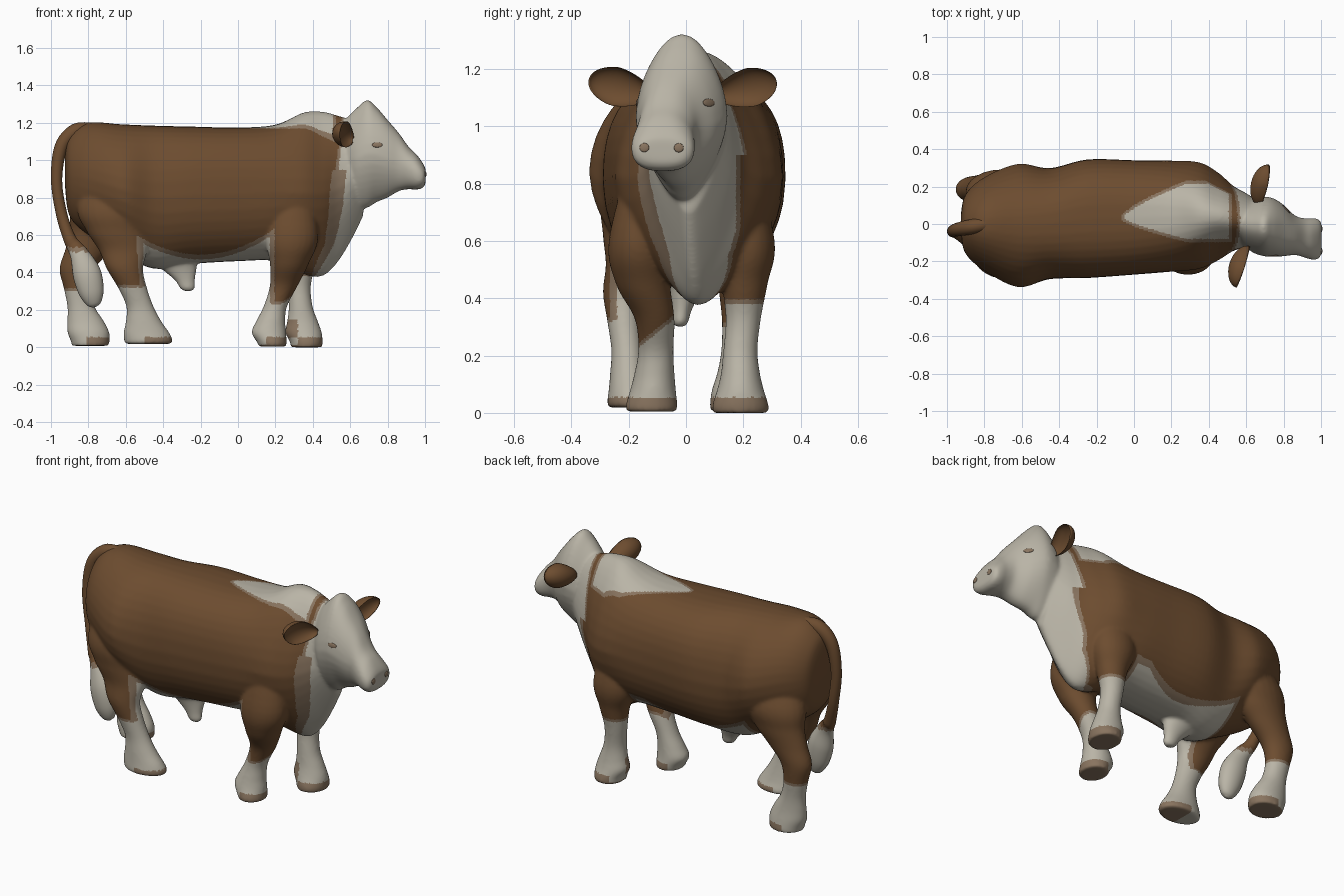
import bpy, bmesh, math
from mathutils import Vector, Matrix

if "Cube" in bpy.data.objects:
    bpy.data.objects.remove(bpy.data.objects["Cube"])


def material(name, rgb):
    m = bpy.data.materials.new(name)
    m.diffuse_color = (*rgb, 1)
    m.use_nodes = True
    m.node_tree.nodes["Principled BSDF"].inputs["Base Color"].default_value = m.diffuse_color
    return m


BROWN = material("brown coat", (0.152, 0.073, 0.029))
WHITE = material("off white coat", (0.49, 0.46, 0.385))
TAN = material("tan edge and hoof", (0.25, 0.175, 0.115))
MATS = [BROWN, WHITE, TAN]


def spline(rows, steps=6):
    """Catmull-Rom interpolation of equal-length tuples."""
    p = [rows[0], *rows, rows[-1]]
    out = []
    for i in range(1, len(p) - 2):
        for s in range(steps):
            t = s / steps
            out.append([0.5 * (2 * b + (c - a) * t + (2 * a - 5 * b + 4 * c - d) * t * t
                               + (3 * b - a - 3 * c + d) * t ** 3)
                        for a, b, c, d in zip(*p[i - 1:i + 3])])
    return out + [list(rows[-1])]


def loft(bm, rings):
    vs = [[bm.verts.new(q) for q in r] for r in rings]
    n = len(vs[0])
    for a, b in zip(vs, vs[1:]):
        for i in range(n):
            bm.faces.new((a[i], a[(i + 1) % n], b[(i + 1) % n], b[i]))
    bm.faces.new(vs[0])
    bm.faces.new(vs[-1])


def circle(n):
    return [(math.cos(2 * math.pi * i / n), math.sin(2 * math.pi * i / n)) for i in range(n)]


def trunk(bm, rows):
    """Rows: x, y centre, top, bottom, half width, squareness, bottom taper, top taper."""
    rings = []
    for x, cy, top, bot, hw, n, kb, kt in spline(rows):
        ring = []
        for c, s in circle(40):
            c, s = [math.copysign(abs(v) ** (2 / n), v) for v in (c, s)]
            w = hw * (1 - kb * max(0, -s) ** 1.5 - kt * max(0, s) ** 1.5)
            ring.append((x, cy + w * c, (top + bot) / 2 + (top - bot) / 2 * s))
        rings.append(ring)
    loft(bm, rings)


def limb(bm, rows):
    """Rows: x, y, z, x radius, y radius."""
    loft(bm, [[(x + rx * c, y + ry * s, z) for c, s in circle(24)]
              for x, y, z, rx, ry in spline(rows)])


def finish(name, bm, mats):
    bmesh.ops.recalc_face_normals(bm, faces=bm.faces)
    me = bpy.data.meshes.new(name)
    bm.to_mesh(me)
    bm.free()
    ob = bpy.data.objects.new(name, me)
    bpy.context.collection.objects.link(ob)
    for m in mats:
        me.materials.append(m)
    me.shade_smooth()
    return ob


# body, neck, head and legs, fused into one skin
bm = bmesh.new()
trunk(bm, [(-.925, 0, 1.04, .86, .06, 2, 0, 0), (-.90, 0, 1.13, .70, .16, 2.1, 0, .1),
           (-.80, 0, 1.20, .60, .25, 2.2, .1, .2), (-.62, -.008, 1.192, .50, .33, 2.2, .2, .15),
           (-.45, .002, 1.185, .42, .297, 2.4, .2, .05), (-.25, .028, 1.18, .445, .317, 2.5, .15, 0),
           (0, .035, 1.175, .46, .306, 2.5, .15, 0), (.2, .042, 1.19, .46, .297, 2.4, .15, .1),
           (.35, .045, 1.255, .39, .285, 2.2, .45, .3), (.45, .04, 1.26, .38, .235, 2.1, .5, .35),
           (.53, .03, 1.24, .45, .175, 2.1, .6, .2), (.60, .02, 1.22, .56, .145, 2, .6, .1),
           (.67, .01, 1.21, .70, .11, 2, .5, .1)])
# head, turned slightly to one side
trunk(bm, [(.57, 0, 1.215, .80, .10, 2, .3, .1), (.63, -.01, 1.275, .745, .14, 2.2, .4, .3),
           (.69, -.014, 1.322, .745, .158, 2.3, .45, .33), (.74, -.018, 1.285, .775, .158, 2.4, .45, .25),
           (.80, -.035, 1.215, .80, .138, 2.5, .4, .15), (.86, -.06, 1.145, .835, .106, 2.6, .25, .2),
           (.91, -.074, 1.075, .845, .105, 2.7, .1, .28), (.955, -.08, 1.03, .843, .112, 2.8, .05, .35),
           (.988, -.08, .985, .852, .105, 2.8, .05, .25), (1.003, -.08, .955, .875, .08, 2.5, 0, 0)])
# front legs
limb(bm, [(.29, -.14, .88, .09, .06), (.29, -.165, .6, .14, .105), (.275, -.15, .45, .105, .095),
          (.245, -.11, .33, .075, .07), (.20, -.105, .22, .063, .062), (.175, -.11, .14, .078, .07),
          (.165, -.115, .08, .093, .08), (.18, -.12, .03, .08, .09), (.185, -.12, .004, .075, .088)])
limb(bm, [(.30, .18, .88, .09, .06), (.32, .21, .6, .13, .10), (.33, .205, .45, .088, .08),
          (.325, .2, .33, .065, .062), (.335, .19, .22, .064, .06), (.345, .19, .14, .082, .068),
          (.35, .19, .08, .098, .082), (.365, .19, .03, .088, .098), (.365, .19, 0, .085, .098)])
# hind legs
limb(bm, [(-.68, -.14, .98, .10, .05), (-.67, -.165, .75, .19, .125), (-.65, -.19, .62, .16, .10),
          (-.615, -.2, .52, .13, .08),
          (-.605, -.22, .42, .098, .07), (-.565, -.215, .32, .078, .06), (-.525, -.205, .22, .073, .056),
          (-.505, -.20, .14, .095, .065), (-.49, -.195, .08, .122, .075), (-.48, -.19, .04, .13, .085),
          (-.48, -.19, .018, .125, .082)])
limb(bm, [(-.68, .13, .98, .10, .05), (-.70, .16, .75, .19, .125), (-.74, .18, .62, .16, .10),
          (-.80, .185, .52, .125, .08),
          (-.86, .185, .42, .095, .07), (-.86, .185, .32, .073, .06), (-.84, .18, .22, .073, .057),
          (-.815, .175, .14, .098, .066), (-.80, .17, .08, .112, .08), (-.79, .17, .03, .103, .087),
          (-.79, .17, .008, .1, .087)])
# belly sheath
limb(bm, [(-.36, 0, .52, .14, .1), (-.32, -.005, .43, .10, .06), (-.285, -.015, .36, .055, .036),
          (-.27, -.02, .315, .04, .028), (-.268, -.02, .30, .02, .016)])
body = finish("body", bm, MATS)
bpy.context.view_layer.objects.active = body
mod = body.modifiers.new("fuse", 'REMESH')
mod.mode, mod.voxel_size, mod.use_smooth_shade = 'VOXEL', 0.008, True
bpy.ops.object.modifier_apply(modifier=mod.name)
mod = body.modifiers.new("soften", 'SMOOTH')
mod.factor, mod.iterations = 0.5, 14
bpy.ops.object.modifier_apply(modifier=mod.name)


def lerp(table, v):
    for (a, fa), (b, fb) in zip(table, table[1:]):
        if v <= b:
            return fa + (fb - fa) * max(0, v - a) / (b - a)
    return table[-1][1]


THROAT = [(.36, .40), (.45, .44), (.55, .49), (.7, .515), (.9, .53), (1.05, .55), (1.3, .575)]


def coat(p):
    """Material index from position: white markings with a tan rim, tan hooves."""
    x, y, z = p
    front, near = x > -.1, y < .02
    toe = (.18 if near else .35) if front else (-.47 if near else -.78)
    if z < .012 or (z < .055 and x > toe - .03):
        return 2
    if .05 < z < .15 and .24 < x < .32 and .02 < y < .2:  # dewclaw
        return 2
    # stockings
    if front:
        cut = min(.36, .28 + .8 * (y + .1)) if near else .38
    else:
        cut = .32 if near else .30
    marks = [(cut - z, .015)]
    # face, throat and brisket
    side = max(0, .02 - y) if z < .95 else 0
    edge = x - lerp(THROAT, z) - .3 * side
    marks.append((min(edge, .175 - y) if z < .9 else edge, .015 + .4 * side))
    # belly
    marks.append((min(.47 + .9 * (x + .2) ** 2 - z, x + .53, .17 - x, .24 - abs(y)), .025))
    # patch over the shoulders
    t = min(1, max(0, (x + .06) / .34)) ** .75
    marks.append((min(y - .035 + .115 * t, .035 + .18 * t - y, .505 - x, x + .05, z - 1.11), .017))
    if any(d > 0 for d, rim in marks):
        return 1
    return 2 if any(d > -rim for d, rim in marks) else 0


body.data.materials.clear()
for m in MATS:
    body.data.materials.append(m)
for f in body.data.polygons:
    f.material_index = coat(f.center)
    f.use_smooth = True

# tail with white switch: x, y, z, radius
bm = bmesh.new()
path = spline([(-.78, 0, 1.165, .035), (-.87, -.015, 1.155, .04), (-.945, -.03, 1.07, .036),
               (-.97, -.04, .90, .030), (-.945, -.05, .72, .030), (-.90, -.08, .58, .034),
               (-.85, -.11, .50, .05), (-.81, -.125, .40, .075), (-.785, -.13, .30, .068),
               (-.77, -.13, .235, .04), (-.765, -.13, .215, .01)])
rings = []
for i, (x, y, z, r) in enumerate(path):
    a, b = path[max(0, i - 1)], path[min(len(path) - 1, i + 1)]
    tan = (Vector(b[:3]) - Vector(a[:3])).normalized()
    up = tan.cross(Vector((0, 1, 0))).normalized()
    out = up.cross(tan)
    flat = 1 if z > .55 else .75
    rings.append([Vector((x, y, z)) + up * r * c + out * r * s * flat for c, s in circle(20)])
loft(bm, rings)
tail = finish("tail", bm, MATS)
for f in tail.data.polygons:
    f.material_index = 1 if f.center.z < .51 else 2 if f.center.z < .535 else 0


# cupped ears
def ear(name, base, tip):
    base, tip = Vector(base), Vector(tip)
    along = (tip - base).normalized()
    face = Vector((1, 0, -.2))
    face = (face - along * face.dot(along)).normalized()
    across = face.cross(along)
    half = (tip - base).length / 2
    bm = bmesh.new()
    bmesh.ops.create_uvsphere(bm, u_segments=32, v_segments=24, radius=1)
    for v in bm.verts:
        x, y, z = v.co
        depth = (-.05 if x > 0 else .075) * x + .03
        width = .07 * (.74 + .26 * min(1, y + .8))
        v.co = (base + tip) / 2 + along * y * half + face * depth + across * z * width
    finish(name, bm, [BROWN])


ear("ear_right", (.59, -.11, 1.11), (.52, -.33, 1.165))
ear("ear_left", (.645, .10, 1.11), (.695, .32, 1.165))


# eyes and nostrils as thin buttons lying on the skin
def button(name, guess, w, h):
    hit, loc, nor, _ = body.closest_point_on_mesh(Vector(guess))
    side = Vector((0, 0, 1)).cross(nor).normalized()
    rot = Matrix((side, nor.cross(side), nor)).transposed()
    bm = bmesh.new()
    bmesh.ops.create_uvsphere(bm, u_segments=16, v_segments=10, radius=1)
    for v in bm.verts:
        v.co = loc + rot @ Vector((v.co.x * w, v.co.y * h, v.co.z * .0045))
    finish(name, bm, [TAN])


button("eye_right", (.745, -.19, 1.085), .028, .014)
button("eye_left", (.825, .09, 1.085), .028, .014)
button("nostril_right", (.99, -.145, .925), .017, .016)
button("nostril_left", (1.01, -.025, .925), .017, .016)
